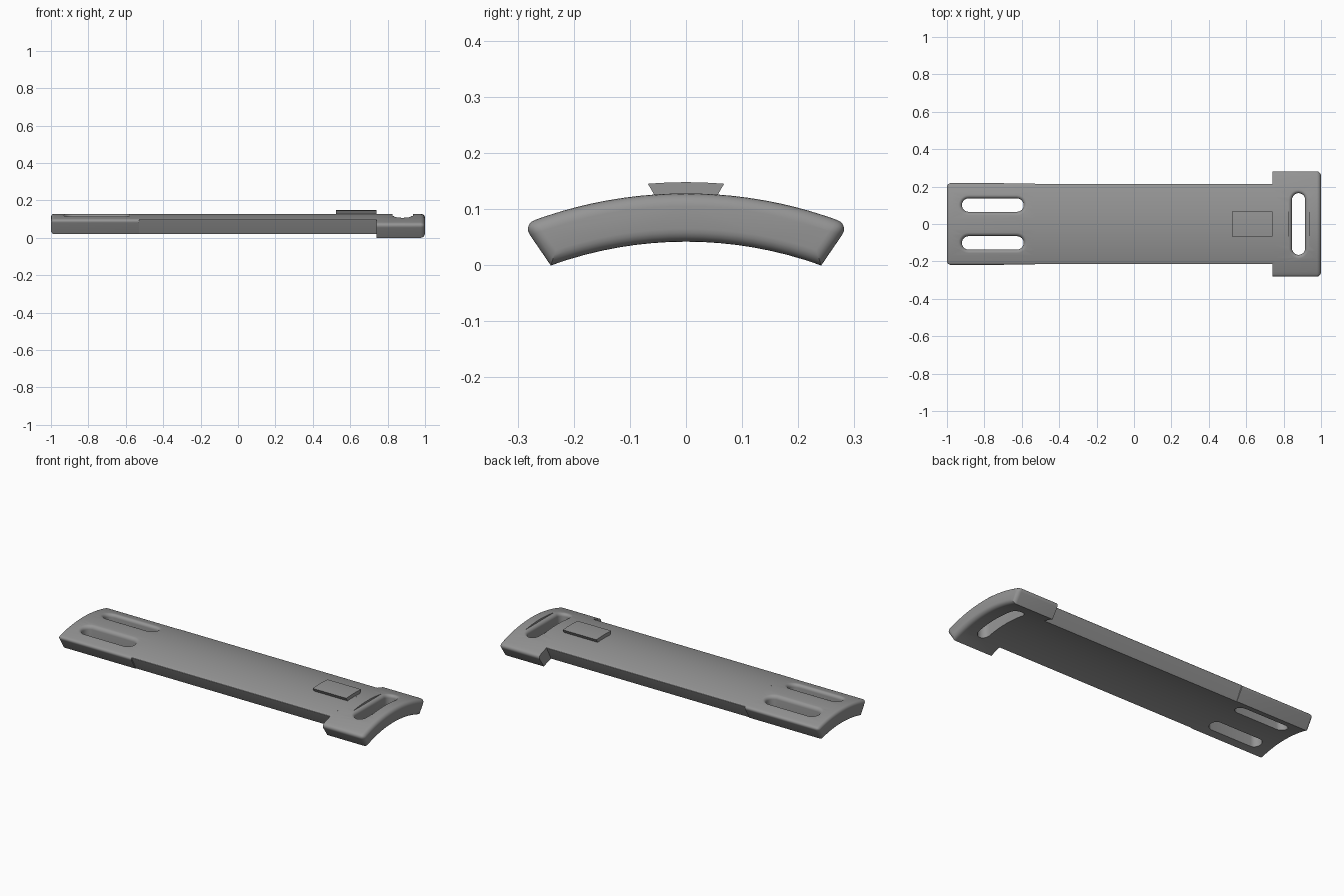
import bpy, bmesh, math

if "Cube" in bpy.data.objects:
    bpy.data.objects.remove(bpy.data.objects["Cube"])

ZC, R_OUT, R_IN = -0.665, 0.793, 0.707   # shared arc centre and radii

grey = bpy.data.materials.new("grey plastic")
grey.diffuse_color = (0.3, 0.3, 0.3, 1)
grey.use_nodes = True
grey.node_tree.nodes["Principled BSDF"].inputs["Base Color"].default_value = grey.diffuse_color


def arc_z(y, r):
    return math.sqrt(r * r - y * y) + ZC


def make_object(name, bm):
    bmesh.ops.recalc_face_normals(bm, faces=bm.faces[:])
    me = bpy.data.meshes.new(name)
    bm.to_mesh(me)
    bm.free()
    me.materials.append(grey)
    ob = bpy.data.objects.new(name, me)
    bpy.context.collection.objects.link(ob)
    return ob


def curved_slab(name, x0, x1, y_top, y_bottom, round_x, width, n=16, r_top=R_OUT, r_bottom=R_IN):
    """Arched cross-section extruded along x; rounds the top corners and the end at round_x."""
    bm = bmesh.new()
    ts = [-1 + 2 * i / n for i in range(n + 1)]
    rings = []
    for x in (x0, x1):
        top = [bm.verts.new((x, y_top * t, arc_z(y_top * t, r_top))) for t in ts]
        bot = [bm.verts.new((x, y_bottom * t, arc_z(y_bottom * t, r_bottom))) for t in reversed(ts)]
        rings.append(top + bot)
    a, b = rings
    count = len(a)
    for i in range(count):
        j = (i + 1) % count
        bm.faces.new((a[i], a[j], b[j], b[i]))
    bm.faces.new(a)
    bm.faces.new(b)
    bmesh.ops.recalc_face_normals(bm, faces=bm.faces[:])
    if width:
        corners = [{a[k], b[k]} for k in (0, n)]
        edges = [e for e in bm.edges if set(e.verts) in corners
                 or (round_x is not None and all(abs(v.co.x - round_x) < 1e-5 for v in e.verts))]
        bmesh.ops.bevel(bm, geom=edges, offset=width, offset_type='OFFSET',
                        segments=5, profile=0.5, affect='EDGES', clamp_overlap=True)
    return make_object(name, bm)


def slot_cutter(name, cx, cy, length, width, along_y=False, fillet=0.02, n=12):
    """Rounded slot that follows the arch and flares into a fillet at the top surface."""
    levels = [(-0.2, 0)]
    for k in range(7):
        q = math.pi / 2 * k / 6
        levels.append((-fillet + fillet * math.sin(q), fillet * (1 - math.cos(q))))
    levels.append((0.03, fillet))
    bm = bmesh.new()
    rings = []
    half = (length - width) / 2
    for dz, grow in levels:
        ring = []
        for side in (1, -1):
            for i in range(n + 1):
                ang = math.pi * i / n - math.pi / 2 + (0 if side > 0 else math.pi)
                u = side * half + (width / 2 + grow) * math.cos(ang)
                v = (width / 2 + grow) * math.sin(ang)
                x, y = (cx - v, cy + u) if along_y else (cx + u, cy + v)
                ring.append(bm.verts.new((x, y, arc_z(y, R_OUT) + dz)))
        rings.append(ring)
    for a, b in zip(rings, rings[1:]):
        for i in range(len(a)):
            j = (i + 1) % len(a)
            bm.faces.new((a[i], a[j], b[j], b[i]))
    for ring in (rings[0], rings[-1]):
        bmesh.ops.triangulate(bm, faces=[bm.faces.new(ring)])
    ob = make_object(name, bm)
    ob.hide_render = True
    ob.hide_set(True)
    return ob


def cut(ob, cutter):
    m = ob.modifiers.new("slot", 'BOOLEAN')
    m.object = cutter
    m.operation = 'DIFFERENCE'
    m.solver = 'EXACT'


# Strap parts
band = curved_slab("main_band", -0.53, 0.75, 0.217, 0.175, None, 0.005)
tail = curved_slab("tail_section", -1.0, -0.53, 0.225, 0.178, -1.0, 0.018)
head = curved_slab("head_section", 0.74, 1.0, 0.291, 0.241, 1.0, 0.023)
# Raised dovetail plate
plate = curved_slab("raised_plate", 0.525, 0.74, 0.068, 0.055, None, 0, 8, 0.813, 0.790)

# Slots
for side in (1, -1):
    cut(tail, slot_cutter("tail_slot_cutter", -0.755, side * 0.101, 0.33, 0.072))
cut(head, slot_cutter("head_slot_cutter", 0.88, 0, 0.33, 0.07, along_y=True))

# Apply the cuts, then smooth with sharp edges kept
for ob in (band, tail, head, plate):
    bpy.ops.object.select_all(action='DESELECT')
    bpy.context.view_layer.objects.active = ob
    ob.select_set(True)
    for m in list(ob.modifiers):
        bpy.ops.object.modifier_apply(modifier=m.name)
    bpy.ops.object.shade_smooth_by_angle(angle=math.radians(30))

# Cutters are no longer needed
for ob in [o for o in bpy.data.objects if "cutter" in o.name]:
    bpy.data.objects.remove(ob)
